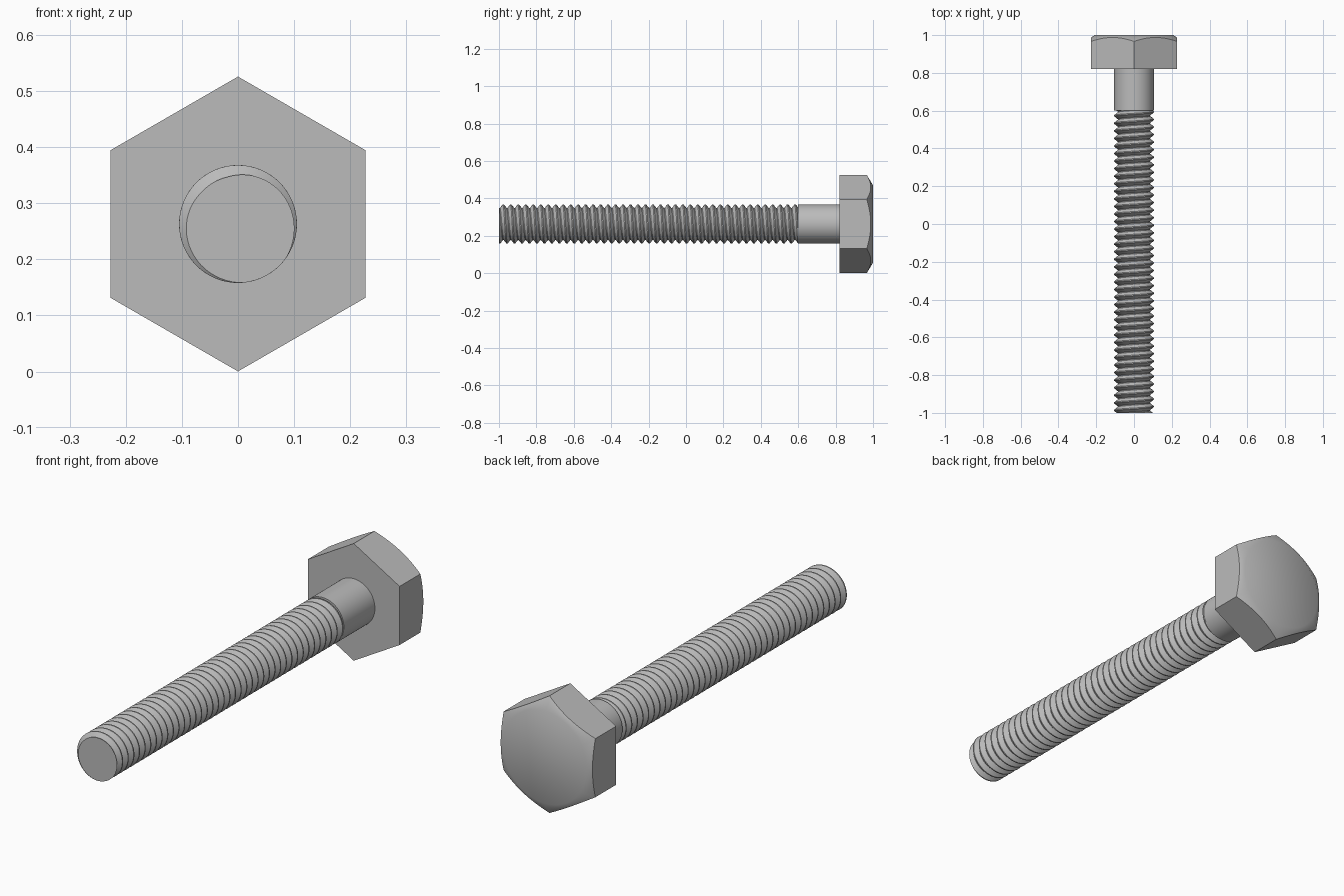
import bpy, bmesh, math

cube = bpy.data.objects.get("Cube")
if cube:
    bpy.data.objects.remove(cube, do_unlink=True)

AXIS_Z = 0.263          # height of the bolt axis
FLAT = 0.2275           # half the width across the hex flats
CROWN = 0.207           # radius of the flat crown on the head
HEAD_BASE, SHANK_END, TIP = 0.82, 0.6, -1.0
MAJOR, MINOR, PITCH = 0.105, 0.086, 0.04

steel = bpy.data.materials.new("steel grey")
steel.use_nodes = True
colour = (0.5, 0.5, 0.5, 1)
steel.diffuse_color = colour
steel.node_tree.nodes["Principled BSDF"].inputs["Base Color"].default_value = colour


def polar(radius, angle, y):
    return (radius * math.cos(angle), y, AXIS_Z + radius * math.sin(angle))


def skin(bm, columns):
    """Join neighbouring columns of vertices with quads."""
    for a, b in zip(columns, columns[1:]):
        for i in range(len(a) - 1):
            bm.faces.new((a[i], a[i + 1], b[i + 1], b[i]))


def finish(bm, name):
    """Weld, cap the open ends and make a smooth shaded object."""
    bmesh.ops.remove_doubles(bm, verts=bm.verts, dist=1e-5)
    rim = [e for e in bm.edges if e.is_boundary]
    bmesh.ops.holes_fill(bm, edges=rim, sides=0)
    bmesh.ops.recalc_face_normals(bm, faces=bm.faces)
    mesh = bpy.data.meshes.new(name)
    bm.to_mesh(mesh)
    bm.free()
    mesh.materials.append(steel)
    obj = bpy.data.objects.new(name, mesh)
    bpy.context.collection.objects.link(obj)
    bpy.ops.object.select_all(action='DESELECT')
    obj.select_set(True)
    bpy.context.view_layer.objects.active = obj
    bpy.ops.object.shade_smooth_by_angle(angle=math.radians(35))


def lathe(name, section, steps=96):
    """Sweep section(angle) -> [(radius, y), ...] around the bolt axis."""
    bm = bmesh.new()
    columns = []
    for s in range(steps + 1):
        angle = math.tau * s / steps
        columns.append([bm.verts.new(polar(r, angle, y)) for r, y in section(angle)])
    skin(bm, columns)
    finish(bm, name)


# Hexagonal head, corners up and down, with a conical chamfer on the back
def head_section(angle):
    side = math.pi / 3
    off = (angle + side / 2) % side - side / 2
    radius = FLAT / math.cos(off)
    return [(radius, HEAD_BASE),
            (radius, 1 - (radius - CROWN) * 0.6),
            (CROWN, 1)]


lathe("hex_head", head_section)

# Plain shank
lathe("shank", lambda angle: [(MAJOR, SHANK_END), (MAJOR, HEAD_BASE)])

# Right-handed helical thread, trimmed flat at both ends
bm = bmesh.new()
steps = 60
tooth = [(-0.07, MAJOR), (0.07, MAJOR), (0.45, MINOR), (0.55, MINOR)]
turns = range(-2, round((SHANK_END - TIP) / PITCH) + 3)
columns = []
for s in range(steps + 1):
    turn = s / steps
    angle = -math.pi / 3 - math.tau * turn
    columns.append([bm.verts.new(polar(r, angle, TIP + PITCH * (t + f + turn)))
                    for t in turns for f, r in tooth])
skin(bm, columns)
bmesh.ops.remove_doubles(bm, verts=bm.verts, dist=1e-5)
for y, direction in ((TIP, -1), (SHANK_END + 0.005, 1)):
    bmesh.ops.bisect_plane(bm, geom=bm.verts[:] + bm.edges[:] + bm.faces[:],
                           plane_co=(0, y, 0), plane_no=(0, direction, 0),
                           clear_outer=True)
finish(bm, "threaded_shaft")
